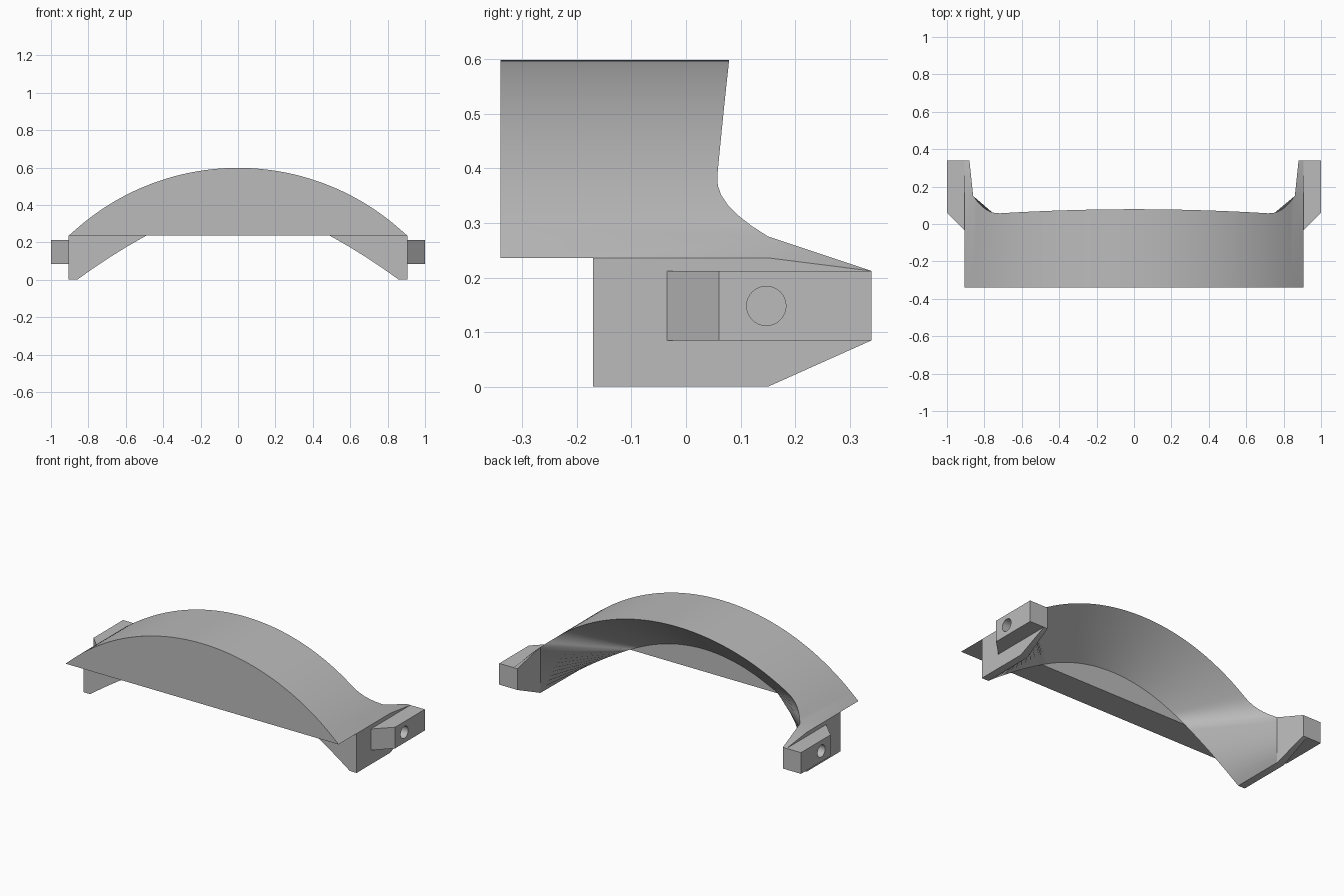
import bpy, bmesh, math

if "Cube" in bpy.data.objects:
    bpy.data.objects.remove(bpy.data.objects["Cube"])

grey = bpy.data.materials.new("plain grey")
grey.use_nodes = True
grey.diffuse_color = (0.5, 0.5, 0.5, 1)
grey.node_tree.nodes["Principled BSDF"].inputs["Base Color"].default_value = (0.5, 0.5, 0.5, 1)

# Main dimensions
FRONT, STEP, HEEL, BACK = -0.34, -0.17, 0.15, 0.34
SIDE, INNER, OPEN, CHORD = 0.905, 0.86, 0.49, 0.236
RADIUS = 1.307
COLS, ROWS = 36, 10


def outer_z(x):
    """Height of the arched top."""
    return 0.598 - RADIUS + math.sqrt(RADIUS ** 2 - x * x)


def inner_z(x):
    """Height of the hollow where it meets the step."""
    d = max(0, x - OPEN)
    if d:
        return CHORD - 0.547 * d - 0.245 * d * d
    return CHORD + 0.558 * (OPEN ** 2 - x * x)


def back_y(x):
    """Rear rim, flaring back toward the arms."""
    flare = max(0, (x - 0.72) / 0.14)
    return 0.079 - 0.022 * min(x / 0.72, 1) ** 2 + 0.093 * flare ** 2.2


def finish(name, bm):
    bmesh.ops.remove_doubles(bm, verts=bm.verts[:], dist=0.0002)
    bmesh.ops.recalc_face_normals(bm, faces=bm.faces[:])
    mesh = bpy.data.meshes.new(name)
    bm.to_mesh(mesh)
    bm.free()
    mesh.materials.append(grey)
    obj = bpy.data.objects.new(name, mesh)
    bpy.context.collection.objects.link(obj)
    return obj


def smooth(obj):
    bpy.ops.object.select_all(action="DESELECT")
    obj.select_set(True)
    bpy.context.view_layer.objects.active = obj
    bpy.ops.object.shade_smooth_by_angle(angle=math.radians(30))


# Arched shell with a hollow underside and two side arms
bm = bmesh.new()


def face(points):
    return bm.faces.new([bm.verts.new(p) for p in points])


xs = [INNER * i / COLS for i in range(COLS + 1)]
top_front = [(x, FRONT, outer_z(x)) for x in xs]
rim = [(x, back_y(x), outer_z(x)) for x in xs]
arch = [(x * OPEN / INNER, STEP, inner_z(x * OPEN / INNER)) for x in xs]
post, foot = [], []
for i in range(ROWS + 1):
    t = i / ROWS
    x = OPEN + (INNER - OPEN) * t
    post.append((INNER, HEEL, outer_z(INNER) * (1 - t)))
    foot.append((x, STEP, max(0, inner_z(x))))


def mirrored(points):
    return [(-x, y, z) for x, y, z in reversed(points[1:])] + points


def strip(a, b):
    for i in range(len(a) - 1):
        face([a[i], a[i + 1], b[i + 1], b[i]])


def half(s):
    """Flange and arm on one side."""
    def f(points):
        face([(s * x, y, z) for x, y, z in points])
    corner = (SIDE, STEP, CHORD)
    heel_top, heel_low = (SIDE, HEEL, CHORD), (SIDE, HEEL, 0)
    tip_top, tip_low = (SIDE, BACK, 0.212), (SIDE, BACK, 0.085)
    in_top, in_low = (0.88, BACK, 0.212), (0.88, BACK, 0.085)
    f([top_front[-1], rim[-1], heel_top, corner, (SIDE, FRONT, CHORD)])
    f([rim[-1], heel_top, tip_top, in_top])
    f([corner, heel_top, tip_top, tip_low, heel_low, (SIDE, STEP, 0)])
    f([foot[-1], (SIDE, STEP, 0), heel_low, post[-1]])
    f([post[-1], heel_low, tip_low, in_low])
    f(post + [in_low, in_top])
    f([in_low, in_top, tip_top, tip_low])
    f(foot + [(SIDE, STEP, 0), corner])
    for i in range(ROWS):
        f([foot[i], foot[i + 1], post[i + 1], post[i]])


strip(mirrored(top_front), mirrored(rim))
strip(mirrored(arch), mirrored(rim))
face([(-SIDE, FRONT, CHORD)] + mirrored(top_front) + [(SIDE, FRONT, CHORD)])
face(mirrored(arch))
face([(-SIDE, FRONT, CHORD), (SIDE, FRONT, CHORD), (SIDE, STEP, CHORD),
      (OPEN, STEP, CHORD), (-OPEN, STEP, CHORD), (-SIDE, STEP, CHORD)])
half(1)
half(-1)
smooth(finish("arched_shell", bm))

# Outer mounting lugs, each with a blind pin hole
for s, name in ((1, "left_lug"), (-1, "right_lug")):
    bm = bmesh.new()
    plan = [(SIDE, -0.035), (1, 0.06), (1, BACK), (SIDE, BACK)]
    base = face([(s * x, y, 0.085) for x, y in plan])
    grown = bmesh.ops.extrude_face_region(bm, geom=[base], use_keep_orig=True)
    for v in grown["geom"]:
        if isinstance(v, bmesh.types.BMVert):
            v.co.z = 0.212
    lug = finish(name, bm)
    bpy.ops.mesh.primitive_cylinder_add(
        vertices=32, radius=0.036, depth=0.16,
        location=(s, 0.147, 0.148), rotation=(0, math.pi / 2, 0))
    cutter = bpy.context.object
    cutter.name = "pin_hole_cutter"
    cutter.hide_render = True
    cutter.data.materials.append(grey)
    cut = lug.modifiers.new("pin_hole", "BOOLEAN")
    cut.operation = "DIFFERENCE"
    cut.solver = "EXACT"
    cut.object = cutter
    bpy.context.view_layer.objects.active = lug
    bpy.ops.object.modifier_apply(modifier=cut.name)
    bpy.data.objects.remove(cutter)
    smooth(lug)
